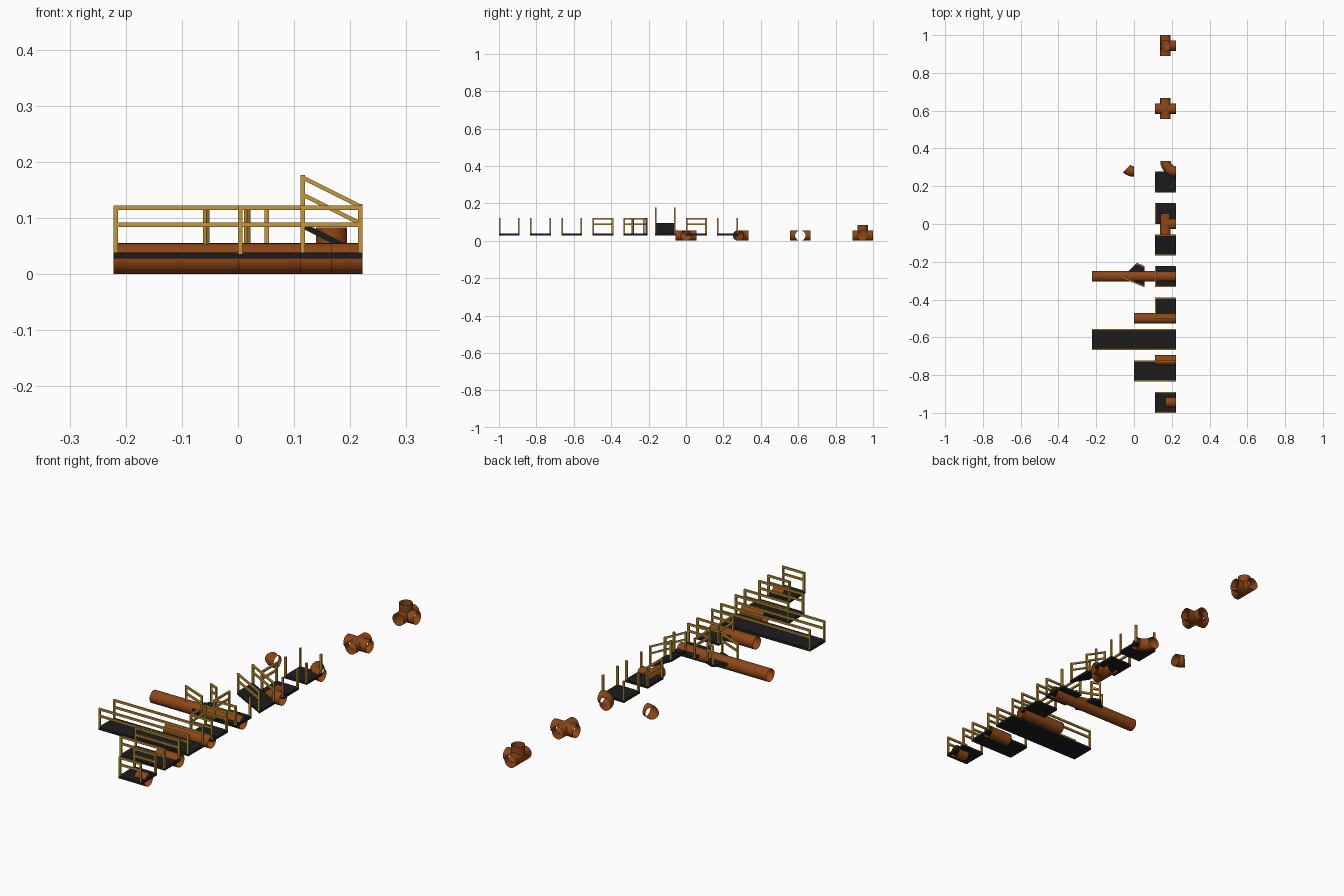
import bpy, bmesh, math
from mathutils import Vector, Matrix

if "Cube" in bpy.data.objects:
    bpy.data.objects.remove(bpy.data.objects["Cube"])

U = 1 / 9              # module size
R = U / 4              # pipe radius
CX = 1.5 * U           # centre of the single-module column
SIDES = 24
FLOOR_Z, FLOOR_T = R, 0.0112
TOP = FLOOR_Z + FLOOR_T
B = 0.0082             # rail bar thickness
RAIL_TOP, RAIL_MID = 0.1188, 0.0885


def material(name, rgb):
    m = bpy.data.materials.new(name)
    m.diffuse_color = (*rgb, 1)
    m.use_nodes = True
    m.node_tree.nodes["Principled BSDF"].inputs["Base Color"].default_value = m.diffuse_color
    return m


RUST = material("rust_brown", (0.27, 0.062, 0.009))
YELLOW = material("rail_yellow", (0.56, 0.31, 0.045))
BLACK = material("floor_black", (0.012, 0.012, 0.012))


def finish(bm, name, mat, smooth=False):
    bmesh.ops.remove_doubles(bm, verts=bm.verts, dist=1e-5)
    bmesh.ops.recalc_face_normals(bm, faces=bm.faces)
    me = bpy.data.meshes.new(name)
    bm.to_mesh(me)
    bm.free()
    me.materials.append(mat)
    ob = bpy.data.objects.new(name, me)
    bpy.context.collection.objects.link(ob)
    if smooth:
        bpy.ops.object.select_all(action='DESELECT')
        ob.select_set(True)
        bpy.context.view_layer.objects.active = ob
        bpy.ops.object.shade_smooth_by_angle(angle=math.radians(35))
    return ob


def prism(bm, bottom, top):
    """Closed solid between two matching loops of points."""
    lo = [bm.verts.new(p) for p in bottom]
    hi = [bm.verts.new(p) for p in top]
    n = len(lo)
    bm.faces.new(lo[::-1])
    bm.faces.new(hi)
    for i in range(n):
        j = (i + 1) % n
        bm.faces.new((lo[i], lo[j], hi[j], hi[i]))


def bar(bm, a, b):
    """Rail bar with vertical end faces."""
    a, b = Vector(a), Vector(b)
    d = (b - a).xy.normalized()
    s, h = Vector((-d.y, d.x, 0)) * B / 2, Vector((0, 0, B / 2))
    prism(bm, *[[p - s - h, p + s - h, p + s + h, p - s + h] for p in (a, b)])


def post(bm, p, z0, z1, ang=0.0):
    rot = Matrix.Rotation(ang, 3, 'Z')
    c = [rot @ Vector((i * B / 2, j * B / 2, 0)) + Vector((p[0], p[1], 0))
         for i, j in ((-1, -1), (1, -1), (1, 1), (-1, 1))]
    prism(bm, [v + Vector((0, 0, z0)) for v in c], [v + Vector((0, 0, z1)) for v in c])


def walkway(name, corners, posts, rails, lift=lambda x: 0.0, angles=(0, 0, 0, 0)):
    """Floor slab, one post per corner, and two-bar rails between listed corners."""
    bm = bmesh.new()
    prism(bm, [(x, y, FLOOR_Z + lift(x)) for x, y in corners],
          [(x, y, TOP + lift(x)) for x, y in corners])
    finish(bm, name + "_floor", BLACK)
    bm = bmesh.new()
    for p, ang in zip(posts, angles):
        dz = lift(p[0])
        post(bm, p, TOP - 0.003 + dz, RAIL_TOP + B / 2 + dz, ang)
    for i, j in rails:
        a, b = posts[i], posts[j]
        for z in (RAIL_TOP, RAIL_MID):
            bar(bm, (*a, z + lift(a[0])), (*b, z + lift(b[0])))
    # keep bars as separate shells
    me_name = name + "_railing"
    finish(bm, me_name, YELLOW)


def square(name, y, length, rails, lift=lambda x: 0.0):
    x1, x0, h, e = 2 * U, 2 * U - length, U / 2, B / 2
    def loop(i):
        return [(x0 + i, y - h + i), (x1 - i, y - h + i), (x1 - i, y + h - i), (x0 + i, y + h - i)]
    walkway(name, loop(0), loop(e), rails, lift)


# Walkway modules; corners are 0 left-front, 1 right-front, 2 right-back, 3 left-back
SIDE_RAILS = [(0, 1), (3, 2)]
ROWS = [
    ("walkway_short", U, SIDE_RAILS),
    ("walkway_medium", 2 * U, SIDE_RAILS),
    ("walkway_long", 4 * U, SIDE_RAILS),
    ("walkway_end", U, SIDE_RAILS + [(0, 3)]),
    ("walkway_corner", U, [(0, 1), (0, 3)]),
    ("walkway_ramp", U, SIDE_RAILS),
    ("walkway_tee", U, [(0, 3)]),
    ("walkway_cross", U, []),
]
for i, (name, length, rails) in enumerate(ROWS):
    lift = (lambda x: (2 * U - x) / U * U / 2) if "ramp" in name else (lambda x: 0.0)
    square(name, (-8.5 + 1.5 * i) * U, length, rails, lift)

# Angled walkway, turning 45 degrees about a pivot
PIV = Vector((U / 2, -1.5 * U))


def turned(radius, deg, inset=0.0):
    a = math.radians(deg)
    p = PIV + radius * Vector((-math.sin(a), -math.cos(a)))
    return tuple(p + inset * Vector((-math.cos(a), math.sin(a))))


e = B / 2
walkway("walkway_angled",
        [turned(1.5 * U, 45), turned(1.5 * U, 0), turned(U / 2, 0), turned(U / 2, 45)],
        [turned(1.5 * U - e, 45, -e), turned(1.5 * U - e, 0, e),
         turned(U / 2 + e, 0, e), turned(U / 2 + e, 45, -e)],
        SIDE_RAILS, angles=[-math.pi / 4, 0, 0, -math.pi / 4])


# Pipes are thin open shells
def sweep(bm, rings):
    """Skin a list of (centre, side axis) rings; the second ring axis is z."""
    loops = []
    for c, s in rings:
        loops.append([bm.verts.new(c + R * (s * math.cos(t) + Vector((0, 0, 1)) * math.sin(t)))
                      for t in (2 * math.pi * k / SIDES for k in range(SIDES))])
    for a, b in zip(loops, loops[1:]):
        for k in range(SIDES):
            m = (k + 1) % SIDES
            bm.faces.new((a[k], a[m], b[m], b[k]))


for name, length, y in (("pipe_stub", U / 2, -8.5), ("pipe_short", U, -6.5),
                        ("pipe_medium", 2 * U, -4.5), ("pipe_long", 4 * U, -2.5)):
    bm = bmesh.new()
    sweep(bm, [(Vector((x, y * U, R)), Vector((0, 1, 0))) for x in (2 * U - length, 2 * U)])
    finish(bm, name, RUST, True)

# Pipe bends
for name, x, deg, n in (("pipe_elbow", 2 * U, 90, 8), ("pipe_half_elbow", 0, 45, 4)):
    bm = bmesh.new()
    rings = []
    for k in range(n + 1):
        a = math.radians(deg * k / n)
        s = Vector((-math.sin(a), -math.cos(a), 0))
        rings.append((Vector((x, 3 * U, R)) + s * U / 2, s))
    sweep(bm, rings)
    finish(bm, name, RUST, True)


# Pipe junctions: arms mitred against each other
def junction(name, y, arms):
    bm = bmesh.new()
    dirs = [Vector(d) for d in arms]
    for d in dirs:
        arm = bmesh.new()
        bmesh.ops.create_cone(arm, segments=SIDES, radius1=R, radius2=R, depth=U / 2, cap_ends=False,
                              matrix=d.to_track_quat('Z', 'Y').to_matrix().to_4x4()
                              @ Matrix.Translation((0, 0, U / 4)))
        for o in dirs:
            if o != d:
                bmesh.ops.bisect_plane(arm, geom=arm.verts[:] + arm.edges[:] + arm.faces[:],
                                       dist=1e-6, plane_co=(0, 0, 0), plane_no=d - o,
                                       clear_inner=True)
        tmp = bpy.data.meshes.new("tmp")
        arm.to_mesh(tmp)
        arm.free()
        bm.from_mesh(tmp)
        bpy.data.meshes.remove(tmp)
    bmesh.ops.translate(bm, verts=bm.verts, vec=(CX, y, R))
    finish(bm, name, RUST, True)


RUN = [(0, 1, 0), (0, -1, 0), (1, 0, 0)]
junction("pipe_tee", 0, RUN)
junction("pipe_cross", 5.5 * U, RUN + [(-1, 0, 0)])
junction("pipe_tee_with_riser", 8.5 * U, RUN + [(0, 0, 1)])
